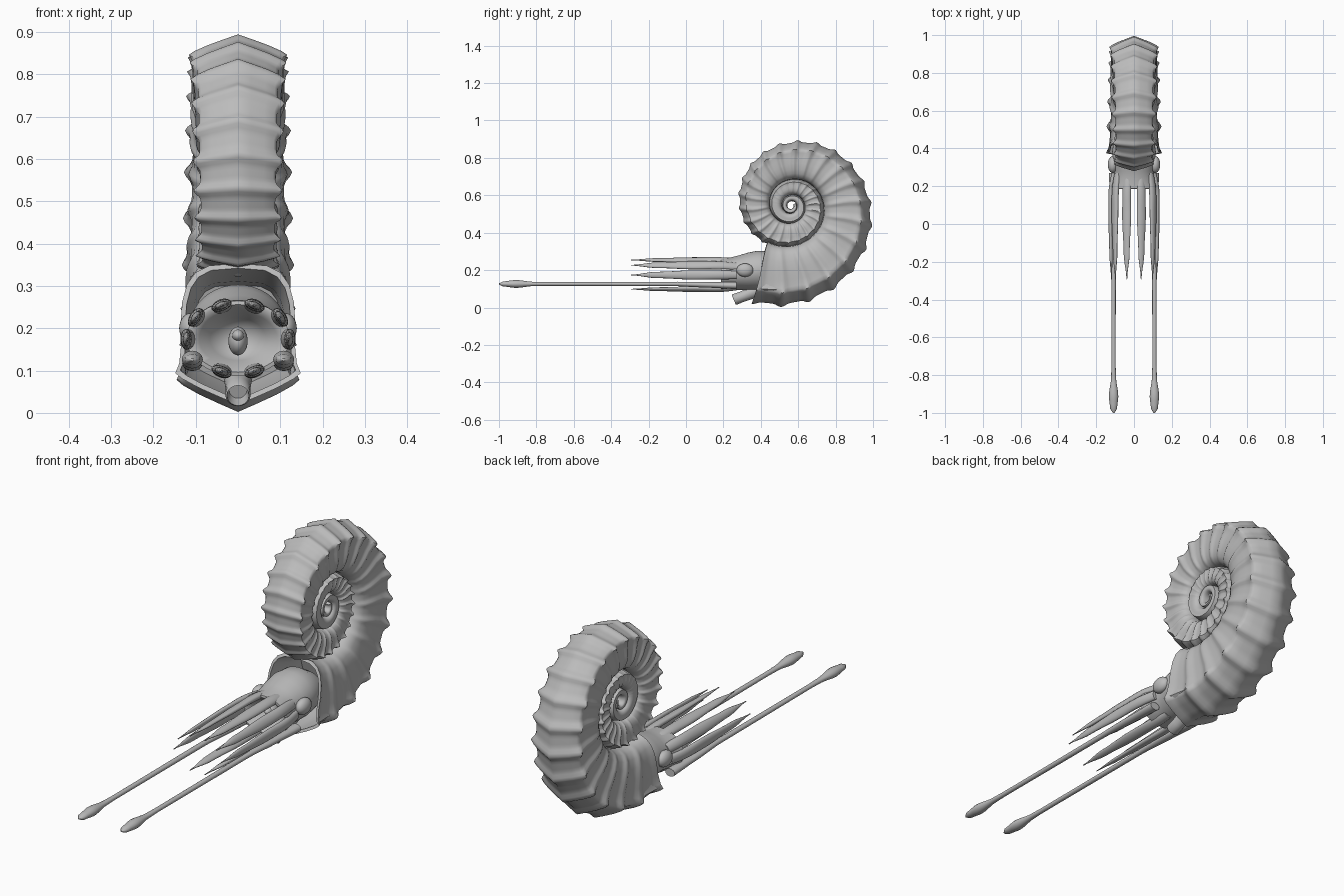
import bpy, bmesh, math
from math import sin, cos, pi, exp, radians
from mathutils import Vector

if "Cube" in bpy.data.objects:
    bpy.data.objects.remove(bpy.data.objects["Cube"])

grey = bpy.data.materials.new("stone_grey")
grey.use_nodes = True
COLOUR = (0.5, 0.5, 0.5, 1)
grey.diffuse_color = COLOUR
grey.node_tree.nodes["Principled BSDF"].inputs["Base Color"].default_value = COLOUR


def finish(name, bm, angle=40):
    bmesh.ops.recalc_face_normals(bm, faces=bm.faces)
    mesh = bpy.data.meshes.new(name)
    bm.to_mesh(mesh)
    bm.free()
    mesh.materials.append(grey)
    obj = bpy.data.objects.new(name, mesh)
    bpy.context.collection.objects.link(obj)
    bpy.ops.object.select_all(action="DESELECT")
    obj.select_set(True)
    bpy.context.view_layer.objects.active = obj
    bpy.ops.object.shade_smooth_by_angle(angle=radians(angle))
    return obj


def loft(name, rings, angle=40):
    """Skin a list of closed rings and cap both ends."""
    bm = bmesh.new()
    loops = [[bm.verts.new(p) for p in ring] for ring in rings]
    n = len(loops[0])
    for a, b in zip(loops, loops[1:]):
        for i in range(n):
            j = (i + 1) % n
            bm.faces.new((a[i], a[j], b[j], b[i]))
    bm.faces.new(loops[0])
    bm.faces.new(loops[-1])
    return finish(name, bm, angle)


def ellipse(centre, a, b, roll=0, tilt=0, n=16):
    """Ring facing the front, rolled about y and tilted about x."""
    ring = []
    for k in range(n):
        u, v = a * cos(2 * pi * k / n), b * sin(2 * pi * k / n)
        x, z = u * cos(roll) - v * sin(roll), u * sin(roll) + v * cos(roll)
        ring.append(Vector(centre) + Vector((x, z * sin(tilt), z * cos(tilt))))
    return ring


def smooth_path(t, keys):
    """Interpolate rows of (t, value...) with eased steps."""
    for p, q in zip(keys, keys[1:]):
        if t <= q[0]:
            f = (t - p[0]) / (q[0] - p[0])
            f = f * f * (3 - 2 * f)
            return [a + (b - a) * f for a, b in zip(p[1:], q[1:])]
    return list(keys[-1][1:])


# Coiled shell: keeled whorl section swept along a logarithmic spiral
CY, CZ, R0, GROWTH = 0.562, 0.543, 0.565, 0.86
RIBS, STEPS, TURNS = 22, 10, 3.4
# Half section from keel to inner edge: radius, width, rib strength
half = [(1, 0, .6), (.965, .33, .6), (.925, .68, .7), (.885, .93, 1.1), (.86, 1, 1.5),
        (.82, .99, 1), (.74, .99, .7), (.65, 1, .7), (.56, .97, .7), (.49, .9, .6),
        (.44, .78, .3), (.41, .55, 0), (.4, 0, 0)]
section = half + [(r, -w, s) for r, w, s in half[-2:0:-1]]


def whorl_ring(t, shrink=1.0):
    R = R0 * exp(-GROWTH * t)
    width = 0.06 + 0.145 * R
    fade = min(1, max(0, (R - 0.12) / 0.06))
    rib = (0.5 + 0.5 * cos(2 * pi * RIBS * t)) ** 3
    ring = []
    for r, w, s in section:
        u = (r - 0.4) / 0.6
        theta = radians(-112) + 2 * pi * t
        theta -= radians(11) * (1 - u) * exp(-5 * t) - radians(3) * sin(pi * u) * fade
        rad = R * (r - 0.035 * fade * (1 - rib) * max(0, u) ** 2)
        x = width * w * (1 - fade * (0.12 - 0.11 * rib * s))
        mid = R * 0.7
        rad, x = mid + (rad - mid) * shrink, x * shrink
        ring.append(Vector((x, CY + rad * cos(theta), CZ + rad * sin(theta))))
    return ring


count = int(RIBS * STEPS * TURNS)
shell = [whorl_ring(i / (RIBS * STEPS)) for i in range(count + 1)]
# Hollow mouth of the shell
mouth = [whorl_ring(t, s) for t, s in ((0.09, .8), (0.05, .87), (0.0, .92))]
loft("coiled_shell", mouth + shell, 50)

# Head with a cupped front: y, half width, half height, centre z
head = [(.50, .085, .075, .19), (.44, .108, .1, .2), (.38, .116, .105, .198),
        (.33, .112, .1, .193), (.28, .104, .092, .186), (.24, .108, .088, .18),
        (.205, .12, .09, .177), (.188, .122, .089, .176), (.186, .113, .08, .176),
        (.205, .092, .064, .175), (.235, .066, .05, .174), (.262, .042, .036, .173),
        (.27, .012, .012, .173)]
loft("head", [ellipse((0, y, z), a, b, n=40) for y, a, b, z in head], 60)


def ellipsoid(name, centre, radii):
    bm = bmesh.new()
    bmesh.ops.create_uvsphere(bm, u_segments=24, v_segments=14, radius=1)
    for v in bm.verts:
        v.co = Vector(centre) + Vector([c * r for c, r in zip(v.co, radii)])
    return finish(name, bm, 60)


ellipsoid("beak", (0, .25, .17), (.023, .04, .034))
ellipsoid("beak_tip", (0, .222, .183), (.014, .022, .014))

# Short arms: height and offset of each pair, flattened around the crown
pairs = {"upper": (.038, .254), "upper_side": (.098, .226),
         "side": (.119, .174), "lower": (.038, .098)}
arm_shape = [(0, .022, .014), (.15, .024, .0155), (.4, .025, .013),
             (.75, .017, .009), (1, .002, .002)]
for side, sign in (("left", 1), ("right", -1)):
    for label, (x, z) in pairs.items():
        roll = math.atan2((z - .175) / .085, x / .11) + pi / 2
        rings = []
        for k in range(25):
            t = k / 24
            a, b = smooth_path(t, arm_shape)
            root = max(0, 1 - t / .25) ** 2
            spread = 1 - .12 * root + .03 * sin(pi * t)
            centre = (sign * x * spread, .27 - .565 * t, .175 + (z - .175) * (1 - .12 * root))
            rings.append(ellipse(centre, a, b, sign * roll))
        loft(f"{side}_{label}_arm", rings, 60)

    # Long feeding tentacle with a club at its end
    club = [(0, .024, .018), (.12, .02, .015), (.3, .012, .011), (.8, .011, .01),
            (.85, .013, .011), (.93, .025, .021), (.98, .019, .014), (1, .004, .003)]
    rings = []
    for k in range(61):
        t = k / 60
        a, b = smooth_path(t, club)
        z = .117 + .009 * min(1, t * 4)
        rings.append(ellipse((sign * .108, .27 - 1.27 * t, z), a, b))
    loft(f"{side}_tentacle", rings, 60)

    ellipsoid(f"{side}_eye", (sign * .112, .315, .2), (.027, .045, .036))

# Funnel under the head, hollow at its front end
tube = [(.42, .11, .036), (.36, .083, .034), (.30, .058, .029), (.26, .043, .03),
        (.255, .041, .026), (.29, .054, .021)]
loft("funnel", [ellipse((0, y, z), r, r, tilt=radians(-24), n=20) for y, z, r in tube])
